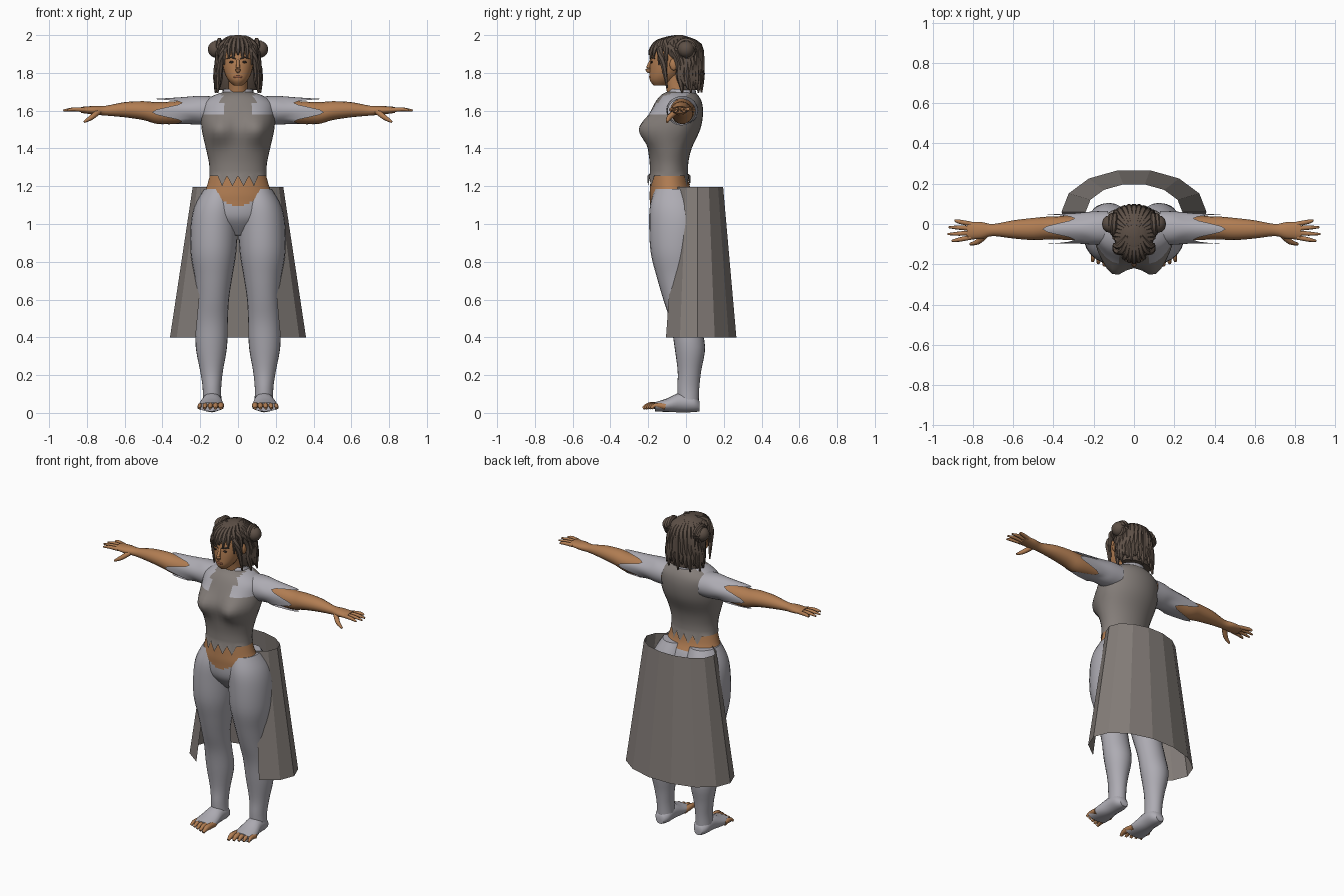
import bpy, bmesh, math
from mathutils import Vector

if "Cube" in bpy.data.objects:
    bpy.data.objects.remove(bpy.data.objects["Cube"])


def material(name, r, g, b):
    m = bpy.data.materials.new(name)
    m.use_nodes = True
    m.diffuse_color = (r, g, b, 1)
    m.node_tree.nodes["Principled BSDF"].inputs["Base Color"].default_value = (r, g, b, 1)
    return m


SKIN = material("tan skin", 0.44, 0.205, 0.085)
PALE = material("pale grey cloth", 0.42, 0.41, 0.45)
GREY = material("warm grey cloth", 0.23, 0.205, 0.19)
HAIR = material("brown hair", 0.11, 0.08, 0.062)
DARK = material("dark eye", 0.03, 0.02, 0.015)
LIPS = material("lip brown", 0.27, 0.1, 0.05)


def build(name, shells, mats, rule=None, side=1, cap=True, wrap=True, smooth=True):
    """Skin each list of rings into a shell and join them in one object."""
    bm = bmesh.new()
    for rings in shells:
        rows = [[bm.verts.new((p[0] * side, p[1], p[2])) for p in ring] for ring in rings]
        n = len(rows[0])
        for low, high in zip(rows, rows[1:]):
            for k in range(n if wrap else n - 1):
                j = (k + 1) % n
                bm.faces.new((low[k], low[j], high[j], high[k]))
        if cap:
            bm.faces.new(rows[0])
            bm.faces.new(rows[-1])
    bmesh.ops.recalc_face_normals(bm, faces=bm.faces)
    if rule:
        for f in bm.faces:
            c = f.calc_center_median()
            f.material_index = rule(abs(c.x), c.y, c.z)
    mesh = bpy.data.meshes.new(name)
    bm.to_mesh(mesh)
    bm.free()
    for m in mats:
        mesh.materials.append(m)
    ob = bpy.data.objects.new(name, mesh)
    bpy.context.collection.objects.link(ob)
    if smooth:
        bpy.ops.object.select_all(action="DESELECT")
        bpy.context.view_layer.objects.active = ob
        ob.select_set(True)
        bpy.ops.object.shade_smooth_by_angle(angle=math.radians(50))
    return ob


def spline(keys, sub):
    """Catmull-Rom samples through tuples of numbers."""
    out = []
    for i in range(len(keys) - 1):
        a, b, c, d = (keys[min(max(i + o, 0), len(keys) - 1)] for o in (-1, 0, 1, 2))
        for s in range(sub):
            t = s / sub
            out.append([q + 0.5 * t * (r - p + t * (2 * p - 5 * q + 4 * r - s4 + t * (3 * (q - r) + s4 - p)))
                        for p, q, r, s4 in zip(a, b, c, d)])
    return out + [list(keys[-1])]


def loft(keys, axis="z", n=24, sub=4, shape=None):
    """Elliptical rings (x, y, z, radius, radius) facing an axis."""
    rings = []
    samples = spline(keys, sub)
    for i, (x, y, z, a, b) in enumerate(samples):
        ring = []
        for k in range(n):
            w = math.tau * k / n
            u, v = a * math.cos(w), b * math.sin(w)
            off = {"x": (0, u, v), "y": (u, 0, v), "z": (u, v, 0)}[axis]
            p = Vector((x, y, z)) + Vector(off)
            if shape:
                shape(p, i / (len(samples) - 1), w, k)
            ring.append(p)
        rings.append(ring)
    return rings


def tube(keys, n=8, sub=3):
    """Round tapered strand through (x, y, z, radius)."""
    pts = spline(keys, sub)
    rings = []
    for i, p in enumerate(pts):
        d = Vector(pts[min(i + 1, len(pts) - 1)][:3]) - Vector(pts[max(i - 1, 0)][:3])
        q = d.to_track_quat("Z", "Y")
        rings.append([Vector(p[:3]) + q @ Vector((p[3] * math.cos(math.tau * k / n),
                      p[3] * math.sin(math.tau * k / n), 0)) for k in range(n)])
    return rings


def blob(x, y, z, rx, ry, rz, n=12):
    steps = [math.pi * (i + 0.15) / 8.3 for i in range(9)]
    return loft([(x, y, z - rz * math.cos(s), rx * math.sin(s), ry * math.sin(s)) for s in steps], n=n, sub=1)


# Waist and hips
def waist_rule(x, y, z):
    return int(z < (1.16 if y > -0.06 else 1.08 + 0.5 * x))


build("waist_and_hips", [loft([(0, -.04, .94, .06, .07), (0, -.05, 1.03, .19, .13), (0, -.07, 1.13, .195, .122),
      (0, -.085, 1.2, .165, .105), (0, -.09, 1.3, .138, .092)], n=40, sub=8)], [SKIN, PALE], waist_rule)


# Shirt with bust, ragged hem and pale shoulder yoke
def shirt_shape(p, t, w, k):
    if p.y < -.05:
        p.y -= sum(.068 * math.exp(-((p.x - c) / .07) ** 2 - ((p.z - 1.5) / .075) ** 2) for c in (-.105, .105))
    if t == 0:
        p.y += .012 * math.sin(w)
        if abs(p.x) < .1 and k % 2:
            p.z -= .055


def shirt_rule(x, y, z):
    if y > .02 and x > .14 and 1.59 < z < 1.66:
        return 2
    return int(z > 1.58 and x > .085 and y < .01)


build("shirt", [loft([(0, -.09, 1.255, .152, .102), (0, -.09, 1.32, .153, .102), (0, -.085, 1.4, .17, .115),
      (0, -.065, 1.5, .192, .14), (0, -.05, 1.58, .195, .14), (0, -.04, 1.64, .185, .125),
      (0, -.035, 1.68, .13, .1), (0, -.03, 1.7, .07, .07)], n=32, sub=4, shape=shirt_shape)],
      [GREY, PALE, SKIN], shirt_rule, cap=False)
build("collar", [loft([(0, -.035, 1.66, .1, .095), (0, -.025, 1.69, .085, .08), (0, -.02, 1.715, .075, .068)])],
      [PALE, GREY], lambda x, y, z: int(x < .035 and y < 0), cap=False)
build("neck", [loft([(0, -.03, 1.64, .06, .06), (0, -.05, 1.72, .05, .055), (0, -.07, 1.8, .05, .055)])], [SKIN])


# Ragged cuff: the sleeve is stretched into four spikes
def cuff(p, t, w, k):
    p.x += t ** 2 * .08 * math.cos(4 * w)


for side, label in ((1, "left"), (-1, "right")):
    build(label + "_sleeve", [loft([(.13, -.02, 1.6, .085, .075), (.2, -.02, 1.602, .082, .076),
          (.28, -.022, 1.6, .074, .07), (.375, -.025, 1.592, .075, .07)], "x", n=32, shape=cuff)],
          [PALE], side=side, cap=False)
    build(label + "_arm", [loft([(.16, -.02, 1.6, .065, .065), (.3, -.02, 1.592, .06, .06), (.42, -.02, 1.587, .057, .058),
          (.5, -.025, 1.6, .055, .05), (.6, -.027, 1.605, .045, .04), (.7, -.03, 1.6, .03, .026),
          (.76, -.032, 1.602, .042, .023), (.83, -.033, 1.604, .043, .016)], "x", n=16)], [SKIN], side=side)
    fingers = [tube([(.81, -.066 + .022 * i, 1.604, .012), (.87, -.078 + .03 * i, 1.607, .0105),
                     (tip, -.084 + .034 * i, 1.601, .005)]) for i, tip in enumerate((.905, .925, .92, .89))]
    fingers.append(tube([(.735, -.05, 1.597, .016), (.775, -.088, 1.565, .014), (.815, -.1, 1.54, .006)]))
    build(label + "_fingers", fingers, [SKIN], side=side)

    # Trouser leg with footed end
    build(label + "_leg", [loft([(.095, -.06, 1.185, .085, .105), (.113, -.05, 1.1, .115, .14), (.125, -.045, 1, .125, .15),
          (.13, -.05, .85, .121, .137), (.13, -.045, .72, .1, .11), (.133, -.035, .6, .085, .085),
          (.138, -.005, .48, .084, .077), (.141, .02, .35, .083, .081), (.14, .018, .22, .06, .062),
          (.138, .012, .13, .049, .058), (.137, .012, .05, .05, .055)])], [PALE], side=side)
    build(label + "_foot", [loft([(.137, .072, .035, .028, .026), (.137, .04, .05, .05, .046), (.138, -.03, .055, .054, .052),
          (.142, -.1, .041, .066, .036), (.143, -.165, .032, .068, .024)], "y", n=16)], [PALE], side=side)
    build(label + "_toes", [tube([(.092 + .026 * i, -.11, .034, .018), (.09 + .028 * i, -.19 + .007 * i, .04, .017 - .0015 * i),
          (.09 + .029 * i, -.228 + .011 * i, .024, .008)]) for i in range(5)], [SKIN], side=side)

    # Coiled hair bun
    coil = [(.075 + .0027 * i, .048 * math.sin(.13 * i + .3) * math.cos(i * .9),
             1.925 + .048 * math.sin(.13 * i + .3) * math.sin(i * .9), .014) for i in range(23)]
    build(label + "_hair_bun", [blob(.115, 0, 1.925, .045, .045, .045), tube(coil, n=6)], [HAIR], side=side)

    # Face details
    build(label + "_eye", [blob(.033, -.181, 1.857, .014, .006, .006)], [DARK], side=side)
    build(label + "_brow", [tube([(.012, -.191, 1.874, .003), (.035, -.185, 1.882, .004), (.06, -.166, 1.876, .002)])],
          [HAIR], side=side)
    build(label + "_ear", [blob(.088, -.065, 1.845, .012, .022, .032)], [SKIN], side=side)

# Head and face
build("head", [loft([(0, -.135, 1.732, .022, .035), (0, -.125, 1.76, .05, .066), (0, -.11, 1.8, .071, .083),
      (0, -.095, 1.86, .083, .094), (0, -.085, 1.92, .08, .09), (0, -.07, 1.97, .04, .05)])], [SKIN])
build("nose", [tube([(0, -.183, 1.868, .008), (0, -.198, 1.835, .01), (0, -.2, 1.815, .014), (0, -.186, 1.805, .008)])], [SKIN])
build("lips", [blob(0, -.186, 1.779, .025, .01, .009)], [LIPS])

# Hair cap, bob locks and fringe
build("hair_cap", [loft([(0, -.04, 2, .015, .02), (0, -.05, 1.985, .06, .075), (0, -.05, 1.945, .098, .122),
      (0, -.03, 1.9, .104, .112), (0, .0, 1.85, .103, .077), (0, .01, 1.77, .108, .068), (0, .02, 1.71, .1, .055)])], [HAIR])
locks = []
for i in range(19):
    w = math.radians(-117 + 13 * i)
    s, c = math.sin(w), math.cos(w)
    end = 1.695 + .02 * (i % 3)
    locks.append(tube([(.025 * s, -.04 + .03 * c, 1.985, .014), (.09 * s, -.03 + .1 * c, 1.945, .018),
                       (.106 * s, .0 + .08 * c, 1.85, .02), (.113 * s, .005 + .076 * c, 1.77, .019),
                       (.122 * s, .012 + .07 * c, end, .005)], n=6))
build("hair_locks", locks, [HAIR])
fringe = []
for i in range(9):
    x = -.088 + .022 * i
    back = 5 * x * x
    end = 1.895 - 9 * x * x - .015 * (i % 2)
    fringe.append(tube([(.4 * x, -.06, 1.988, .012), (.8 * x, -.145 + back, 1.965, .016),
                        (1.05 * x, -.183 + 2 * back, 1.925, .014), (1.12 * x, -.196 + 2.4 * back, end, .004)], n=6))
for s in (-1, 1):
    fringe.append(tube([(.05 * s, -.14, 1.955, .014), (.085 * s, -.135, 1.9, .017), (.094 * s, -.115, 1.82, .014),
                        (.1 * s, -.1, 1.72, .004)], n=6))
build("hair_fringe", fringe, [HAIR])


# Open-fronted faceted skirt
def skirt_ring(z, rx, ry):
    return [(rx * math.cos(w), .06 + ry * math.sin(w), z) for w in (math.pi * k / 7 for k in range(-2, 10))]


build("open_skirt", [[skirt_ring(.4, .36, .212), skirt_ring(1.195, .24, .14)]], [GREY], cap=False, wrap=False, smooth=False)
